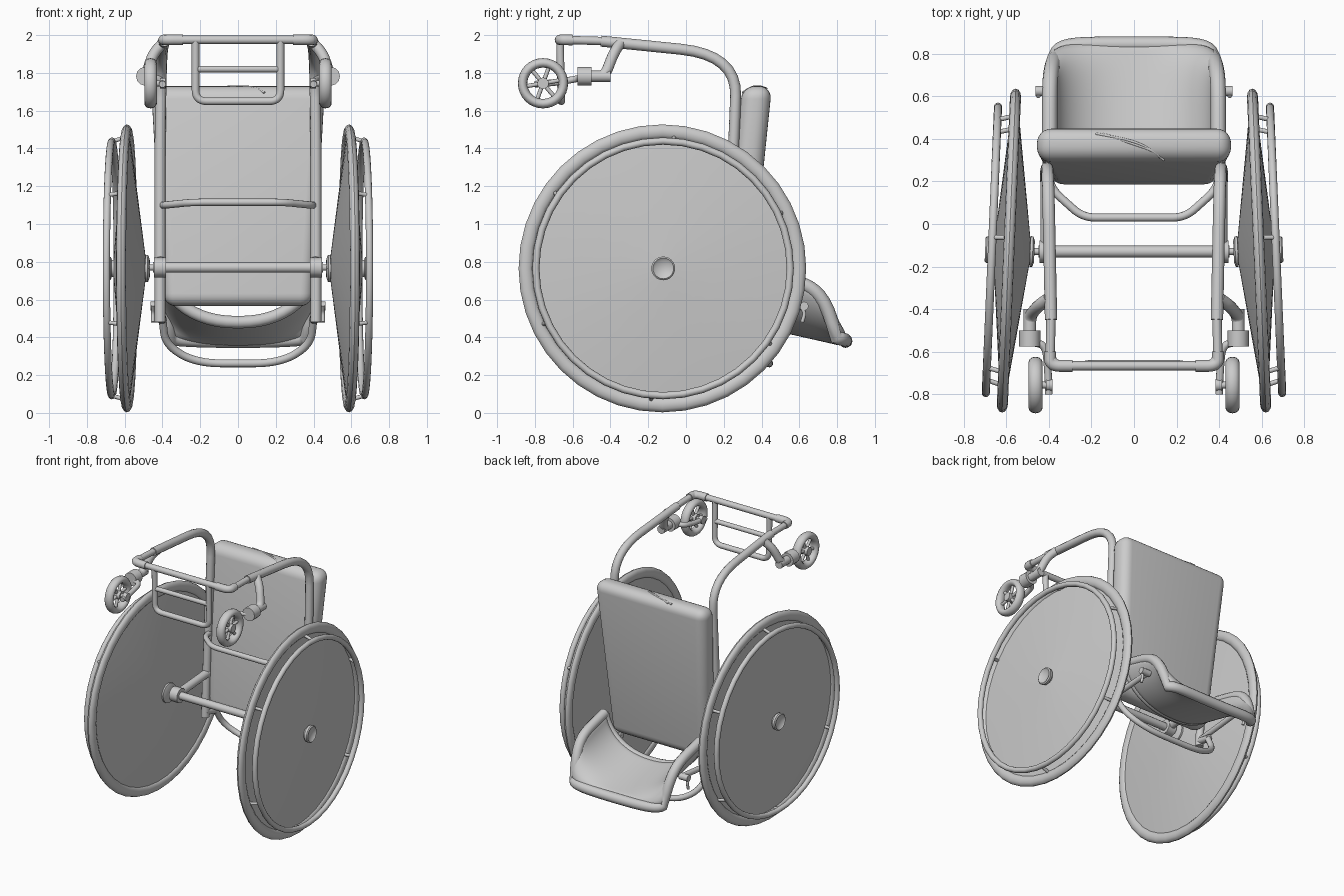
import bpy, bmesh, math
from mathutils import Vector, Matrix

if "Cube" in bpy.data.objects:
    bpy.data.objects.remove(bpy.data.objects["Cube"])


def finish(name, mesh, mirror=False, angle=40):
    for p in mesh.polygons:
        p.use_smooth = True
    mesh.set_sharp_from_angle(angle=math.radians(angle))
    ob = bpy.data.objects.new(name, mesh)
    bpy.context.collection.objects.link(ob)
    if mirror:
        m = ob.modifiers.new("mirror", 'MIRROR')
        m.use_mirror_merge = False
    return ob


def from_bm(name, bm, mirror=False, angle=40):
    bmesh.ops.remove_doubles(bm, verts=bm.verts, dist=1e-5)
    bmesh.ops.recalc_face_normals(bm, faces=bm.faces)
    mesh = bpy.data.meshes.new(name)
    bm.to_mesh(mesh)
    bm.free()
    return finish(name, mesh, mirror, angle)


def fillet(pts, r, n=8):
    pts = [Vector(p) for p in pts]
    out = [pts[0]]
    for a, b, c in zip(pts, pts[1:], pts[2:]):
        p = b + (a - b).normalized() * min(r, (a - b).length * .49)
        q = b + (c - b).normalized() * min(r, (c - b).length * .49)
        for i in range(n + 1):
            t = i / n
            out.append(p * (1 - t) ** 2 + b * 2 * t * (1 - t) + q * t * t)
    return out + [pts[-1]]


def tube(name, pts, r, bend=0, mirror=False):
    """Round tube along a path whose corners are rounded by `bend`."""
    pts = fillet(pts, bend) if bend else [Vector(p) for p in pts]
    cu = bpy.data.curves.new(name, 'CURVE')
    cu.dimensions = '3D'
    cu.bevel_depth, cu.bevel_resolution, cu.use_fill_caps = r, 4, True
    sp = cu.splines.new('POLY')
    sp.points.add(len(pts) - 1)
    for sp_pt, p in zip(sp.points, pts):
        sp_pt.co = (*p, 1)
    tmp = bpy.data.objects.new("tmp", cu)
    bpy.context.collection.objects.link(tmp)
    dg = bpy.context.evaluated_depsgraph_get()
    mesh = bpy.data.meshes.new_from_object(tmp.evaluated_get(dg))
    bpy.data.objects.remove(tmp)
    bm = bmesh.new()
    bm.from_mesh(mesh)
    return from_bm(name, bm, mirror, 50)


def lathe(name, prof, mat, n=40, closed=False, angle=40):
    """Turn (x, radius) points about the local x axis; mirrored to both sides."""
    bm = bmesh.new()
    rings = [[bm.verts.new(mat @ Vector((x, r * math.cos(k * math.tau / n), r * math.sin(k * math.tau / n))))
              for k in range(n)] for x, r in prof]
    pairs = list(zip(rings, rings[1:])) + ([(rings[-1], rings[0])] if closed else [])
    for a, b in pairs:
        for k in range(n):
            bm.faces.new((a[k], a[(k + 1) % n], b[(k + 1) % n], b[k]))
    return from_bm(name, bm, True, angle)


def oval(x, r, hx, hr, n=12):
    return [(x + hx * math.cos(i * math.tau / n), r + hr * math.sin(i * math.tau / n)) for i in range(n)]


# Main wheels, cambered
W = Matrix.Translation((.588, -.125, .765)) @ Matrix.Rotation(.0427, 4, 'Z')
lathe("tire", oval(0, .724, .026, .038), W, closed=True)
lathe("push_rim", oval(.08, .674, .019, .019), W, closed=True)
lathe("wheel_disc", [(-.10, 0), (-.10, .05), (-.012, .70), (.012, .70), (.07, .05), (.07, 0)], W, angle=20)
lathe("wheel_hub", [(-.12, 0), (-.12, .05), (-.112, .072), (-.10, .072), (-.095, .045), (.08, .045), (.085, .06),
                    (.105, .063), (.112, .055), (.10, .04), (.095, 0)], W, 24)
for i in range(6):
    a = math.radians(25 + 60 * i)
    c, s = math.cos(a), math.sin(a)
    tube("push_rim_stub", [W @ Vector((0, .70 * c, .70 * s)), W @ Vector((.08, .675 * c, .675 * s))], .011, mirror=True)

# Axle, its clamps and brackets to the frame
tube("axle_tube", [(-.45, -.13, .77), (.45, -.13, .77)], .028)
tube("axle_pin", [(.43, -.13, .77), (.50, -.128, .768)], .016, mirror=True)
tube("axle_clamp", [(.38, -.13, .77), (.445, -.13, .77)], .053, mirror=True)
tube("axle_bracket", [(.41, -.13, .775), (.41, .22, .80)], .03, mirror=True)

# Main side frame and front bars
tube("side_frame", [(.39, -.45, 1.968), (.405, .27, 1.895), (.413, .255, 1.45), (.412, .20, .48)], .029, .3, True)
tube("front_frame", [(-.39, -.42, 1.968), (-.395, -.667, 1.975), (.395, -.667, 1.975), (.39, -.42, 1.968)], .022, .07)
tube("corner_sleeve", [(.394, -.60, 1.974), (.395, -.667, 1.975), (.29, -.667, 1.975)], .028, .07, True)
tube("footrest_loop", [(-.225, -.667, 1.97), (-.225, -.66, 1.65), (.225, -.66, 1.65), (.225, -.667, 1.97)], .02, .06)
tube("footrest_bar", [(-.225, -.662, 1.82), (.225, -.662, 1.82)], .017)
tube("cross_bar", [(-.40, .23, 1.10), (-.385, .16, 1.10), (-.24, .03, 1.115), (.24, .03, 1.115),
                   (.385, .16, 1.10), (.40, .23, 1.10)], .019, .06)
tube("rear_loop", [(-.40, .30, .50), (-.385, .38, .36), (-.22, .44, .262), (.22, .44, .262),
                   (.385, .38, .36), (.40, .30, .50)], .021, .14)
tube("loop_joint", [(.41, .19, .52), (.40, .32, .49)], .024, mirror=True)

# Casters: arm, barrel, one-sided fork, spoked wheel
tube("caster_arm", [(.40, -.35, 1.955), (.45, -.385, 1.90), (.488, -.43, 1.782), (.49, -.50, 1.782)], .029, .05, True)
tube("caster_sleeve", [(.489, -.40, 1.782), (.49, -.50, 1.782)], .03, mirror=True)
tube("caster_barrel", [(.49, -.50, 1.782), (.49, -.575, 1.782)], .05, mirror=True)
tube("caster_fork", [(.48, -.555, 1.775), (.415, -.57, 1.77), (.405, -.68, 1.75), (.40, -.80, 1.74)], .018, .05, True)
C = Matrix.Translation((.463, -.757, 1.745))
lathe("caster_axle", [(-.08, 0), (-.08, .028), (-.05, .028), (-.05, .016), (-.03, .016), (-.03, .03),
                      (.03, .03), (.03, 0)], C, 20)
lathe("caster_tire", oval(0, .108, .033, .025), C, 32, True)
for i in range(6):
    a = math.radians(10 + 60 * i)
    d = Vector((0, math.cos(a), math.sin(a)))
    tube("caster_spoke", [C @ (d * .02), C @ (d * .095)], .011, mirror=True)

# Seat cushion: tapered slab with rounded edges and a crease
bm = bmesh.new()
bmesh.ops.create_cube(bm, size=2)
for v in bm.verts:
    top, back = v.co.z > 0, v.co.y > 0
    v.co = (math.copysign(.46 if top else .395, v.co.x),
            (.455 if back else .298) if top else (.335 if back else .18), 1.73 if top else .565)
bmesh.ops.bevel(bm, geom=bm.edges[:], offset=.068, segments=6, profile=.5, affect='EDGES')
from_bm("seat_cushion", bm)
for dx in (0, .03):
    tube("seat_crease", [(-.18 + dx, .425, 1.717), (0, .39 - dx / 2, 1.73), (.09, .345, 1.724), (.14, .30, 1.695)],
         .006, .08)


# Backrest shell with side wings and a padded edge
def shell(t, s):
    a = math.radians(82) * t
    half = .40 * (1 - .08 * s ** 6)
    x = half * math.copysign(abs(math.sin(a)) ** .9, t)
    depth = .02 + .28 * (1 - s ** 6)
    return Vector((x, .40 + .445 * s - .05 * t ** 4 * s * s, .48 - .10 * s + depth * (1 - math.cos(a))))


bm = bmesh.new()
NU, NV = 24, 12
g = [[bm.verts.new(shell(-1 + 2 * i / NU, j / NV)) for i in range(NU + 1)] for j in range(NV + 1)]
for j in range(NV):
    for i in range(NU):
        bm.faces.new((g[j][i], g[j][i + 1], g[j + 1][i + 1], g[j + 1][i]))
rest = from_bm("backrest_shell", bm, angle=180)
sol = rest.modifiers.new("thickness", 'SOLIDIFY')
sol.thickness, sol.offset = .06, 0
rest.modifiers.new("round", 'SUBSURF').levels = 1

edge = [shell(-1, j / 16) for j in range(16)] + [shell(-1 + i / 12, 1) for i in range(25)]
edge += [shell(1, j / 16) for j in range(15, -1, -1)]
tube("backrest_edge", edge, .036)
tube("backrest_lower_edge", [shell(-1 + i / 12, 0) for i in range(25)], .033)

# Backrest posts, knobs and levers
tube("backrest_post", [(.412, .21, .53), (.405, .62, .565)], .02, mirror=True)
tube("backrest_knob", [(.39, .625, .565), (.462, .625, .565)], .024, mirror=True)
tube("backrest_lever", [(.45, .60, .57), (.45, .63, .53), (.45, .615, .48)], .01, .02, True)
